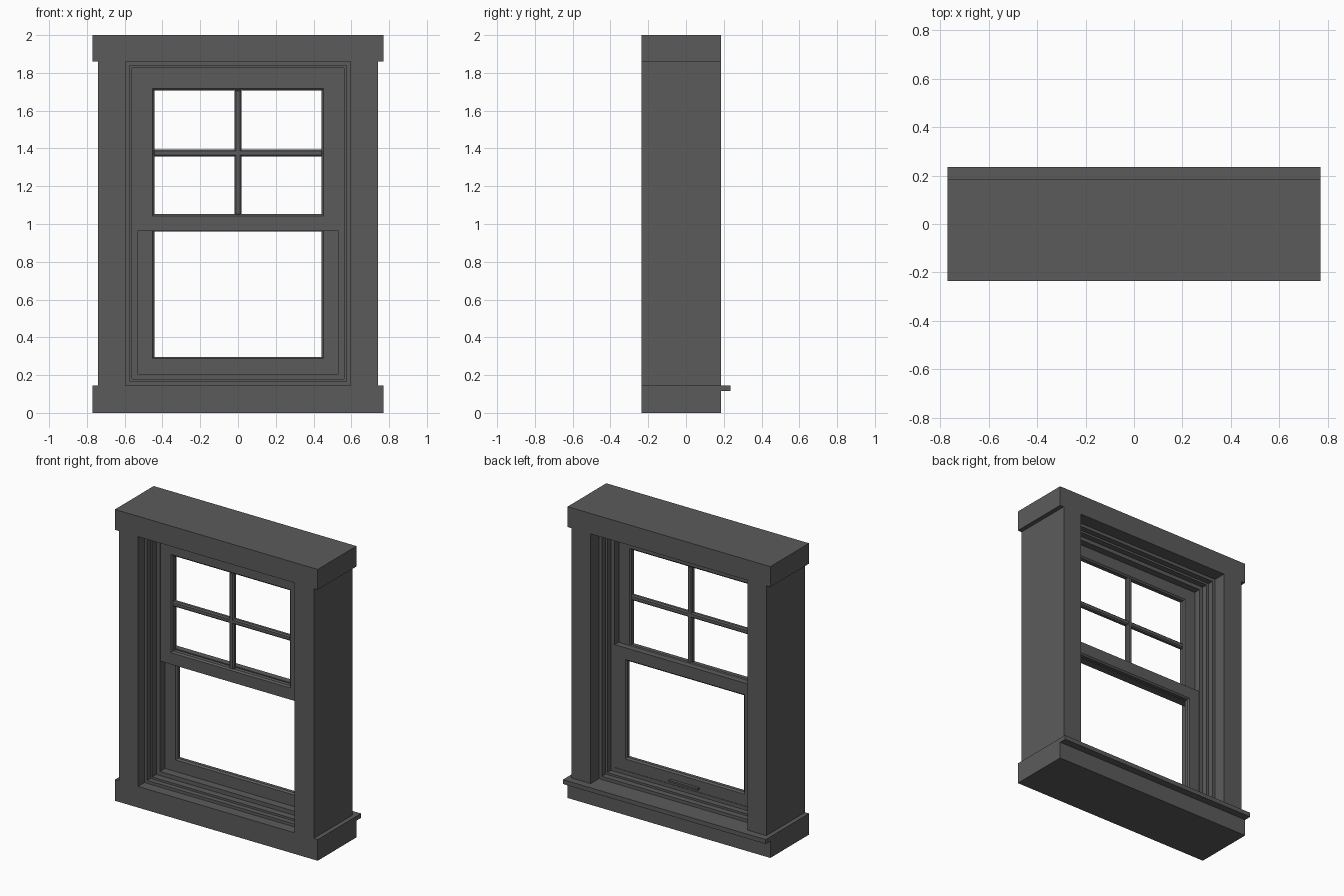
import bpy, bmesh

if "Cube" in bpy.data.objects:
    bpy.data.objects.remove(bpy.data.objects["Cube"])

# One charcoal paint for the whole window
paint = bpy.data.materials.new("charcoal_paint")
paint.diffuse_color = (0.105, 0.105, 0.105, 1)
paint.use_nodes = True
paint.node_tree.nodes["Principled BSDF"].inputs["Base Color"].default_value = paint.diffuse_color


def finish(name, bm):
    bmesh.ops.recalc_face_normals(bm, faces=bm.faces[:])
    me = bpy.data.meshes.new(name)
    bm.to_mesh(me)
    bm.free()
    me.materials.append(paint)
    ob = bpy.data.objects.new(name, me)
    bpy.context.collection.objects.link(ob)
    return ob


def box(name, x, y, z, bevel=0):
    """Box from (min, max) ranges, optionally with chamfered edges."""
    bm = bmesh.new()
    bmesh.ops.create_cube(bm, size=1)
    for v in bm.verts:
        v.co = [(r[0] + r[1]) / 2 + c * (r[1] - r[0]) for c, r in zip(v.co, (x, y, z))]
    if bevel:
        bmesh.ops.bevel(bm, geom=bm.edges[:], offset=bevel, segments=1,
                        affect='EDGES', profile=0.5)
    return finish(name, bm)


def frame_loop(name, half_w, z0, z1, profile):
    """Sweep a closed (inset, y) profile round a rectangle with mitred corners."""
    bm = bmesh.new()
    rings = []
    for sx, sz in ((-1, 0), (1, 0), (1, 1), (-1, 1)):
        rings.append([bm.verts.new((sx * (half_w - d), y, z1 - d if sz else z0 + d))
                      for d, y in profile])
    n = len(profile)
    for i in range(4):
        a, b = rings[i], rings[(i + 1) % 4]
        for j in range(n):
            k = (j + 1) % n
            bm.faces.new((a[j], a[k], b[k], b[j]))
    return finish(name, bm)


def sash(name, z0, z1, y0, y1):
    w, c = 0.09, 0.010
    return frame_loop(name, 0.533, z0, z1,
                      [(0, y0), (w - c, y0), (w, y0 + c), (w, y1 - c), (w - c, y1), (0, y1)])


FRONT, BACK = -0.235, 0.185

# Outer casing: base, head, posts and inner sill lip
box("base_board", (-0.77, 0.77), (FRONT, BACK), (0, 0.145))
box("head_board", (-0.77, 0.77), (FRONT, BACK), (1.86, 2.0))
for side, s in (("left", -1), ("right", 1)):
    box(side + "_post", sorted((s * 0.595, s * 0.74)), (FRONT, BACK), (0.145, 1.86))
box("sill_lip", (-0.77, 0.77), (BACK, 0.235), (0.115, 0.145))

# Stepped jamb lining the opening on all four sides
frame_loop("stepped_jamb", 0.595, 0.145, 1.86, [
    (0, -0.165), (0.020, -0.165), (0.020, -0.130), (0.034, -0.130), (0.034, -0.085),
    (0.062, -0.085), (0.062, 0.015), (0.036, 0.015), (0.036, 0.055), (0.022, 0.055),
    (0.022, 0.095), (0, 0.095)])

# Upper sash sits outside, lower sash inside
sash("upper_sash", 0.962, 1.797, -0.080, -0.032)
sash("lower_sash", 0.207, 1.050, -0.030, 0.012)

# Glazing bars in the upper sash
box("vertical_bar", (-0.018, 0.018), (-0.074, -0.038), (1.045, 1.712), 0.008)
box("horizontal_bar", (-0.45, 0.45), (-0.073, -0.039), (1.358, 1.394), 0.008)

# Finger lift on the inner bottom rail
box("sash_lift", (-0.11, 0.11), (0.010, 0.032), (0.228, 0.240))
